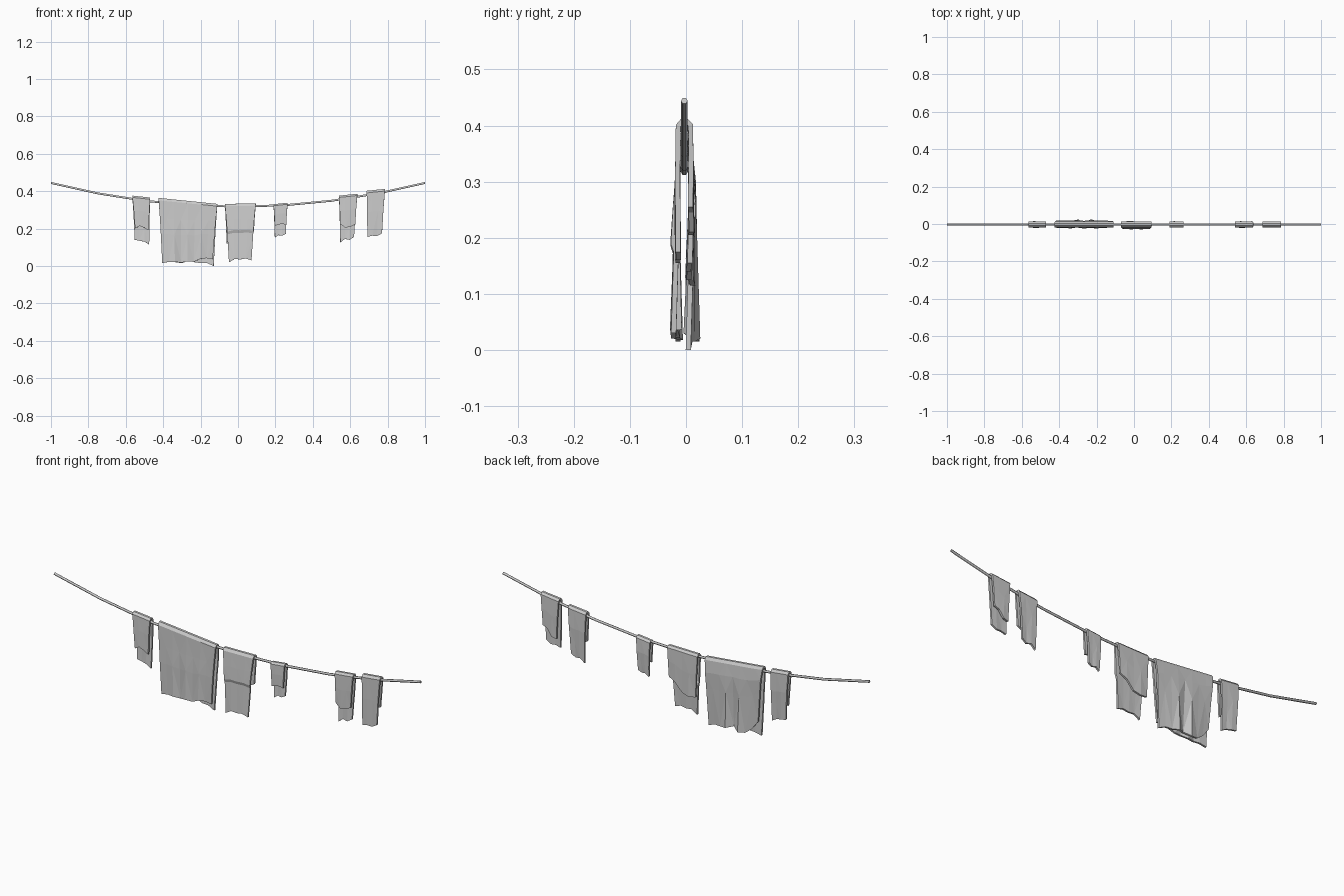
import bpy

Y0 = -0.003      # rope plane
HALF = 0.011     # half distance between front and back layers
THICK = 0.009

# Sagging rope
cu = bpy.data.curves.new("rope", 'CURVE')
cu.dimensions = '3D'
cu.bevel_depth = 0.006
cu.bevel_resolution = 1
cu.use_fill_caps = True
sp = cu.splines.new('POLY')
N = 8
sp.points.add(N)
for i, p in enumerate(sp.points):
    x = -1 + 2 * i / N
    p.co = (x, Y0, 0.317 + 0.127 * x * x, 1)
bpy.context.collection.objects.link(bpy.data.objects.new("rope", cu))


def lerp(a, b, t):
    return a + (b - a) * t


def layer(top_x, top_z, side, bot_x, bot_z, pleat, rows):
    """Rows of points from shoulder to hem; side -1 is front, +1 is back."""
    n = len(bot_z)
    out = [[(lerp(*top_x, i / (n - 1)), Y0 + side * 0.004, lerp(*top_z, i / (n - 1)) - 0.004)
            for i in range(n)]]
    for d, bulge in rows:
        row = []
        for i in range(n):
            t = i / (n - 1)
            x = lerp(lerp(*top_x, t), lerp(*bot_x, t), d ** 0.8)
            z = lerp(lerp(*top_z, t) - 0.008, bot_z[i], d)
            y = Y0 + side * (HALF + bulge + pleat[i] * max(0, (d - 0.15) / 0.85))
            row.append((x, y, z))
        out.append(row)
    return out


def cloth(name, top_x, top_z, front, back):
    """Sheet folded over the rope, then thickened."""
    f = layer(top_x, top_z, -1, *front)
    b = layer(top_x, top_z, 1, *back)
    rows = f[::-1] + b
    n = len(rows[0])
    verts = [v for r in rows for v in r]
    faces = []
    for r in range(len(rows) - 1):
        for c in range(n - 1):
            a, b2, d, e = r * n + c, r * n + c + 1, (r + 1) * n + c + 1, (r + 1) * n + c
            faces += [(a, b2, d), (a, d, e)] if (r + c) % 2 else [(a, b2, e), (b2, d, e)]
    me = bpy.data.meshes.new(name)
    me.from_pydata(verts, [], faces)
    ob = bpy.data.objects.new(name, me)
    bpy.context.collection.objects.link(ob)
    m = ob.modifiers.new("thickness", 'SOLIDIFY')
    m.thickness = THICK
    m.offset = 0


PLAIN = [(0.02, 0), (0.45, 0.001), (1, 0)]
WAVY = [(0.02, 0), (0.4, 0.002), (0.7, 0.0), (1, -0.002)]

# Small towel, left
cloth("left_towel", (-0.565, -0.47), (0.376, 0.366),
      ((-0.55, -0.478), (0.2, 0.215, 0.205, 0.19), (0, .002, .001, 0), PLAIN),
      ((-0.552, -0.475), (0.14, 0.135, 0.13, 0.115), (0, .001, -.003, -.002), WAVY))

# Large sheet with pleats
cloth("large_sheet", (-0.425, -0.11), (0.364, 0.332),
      ((-0.405, -0.135), (.015, .022, .022, .018, .025, .022, .038, .042, .036),
       (0, .001, .006, -.004, .007, .001, .006, .0, -.002),
       [(0.02, 0), (0.3, 0.001), (0.55, 0.002), (1, 0)]),
      ((-0.4, -0.13), (.09, .045, .02, .015, .03, .02, .015, .015, .0),
       (-.002, .0, .004, .012, -.008, .013, .003, -.001, -.004),
       [(0.02, 0), (0.2, 0.005), (0.45, 0.003), (1, 0)]))

# Medium towel with a crease in the front
cloth("middle_towel", (-0.07, 0.095), (0.332, 0.334),
      ((-0.048, 0.072), (.02, .038, .035, .04, .03), (-.001, .001, 0, .001, -.001),
       [(0.02, 0), (0.25, 0.005), (0.46, 0.009), (0.51, 0.004), (1, 0.009)]),
      ((-0.06, 0.085), (.12, .115, .125, .165, .185), (0, .004, .001, .002, 0), PLAIN))

# Small cloth
cloth("small_cloth", (0.19, 0.265), (0.33, 0.338),
      ((0.197, 0.258), (.215, .222, .225, .22), (0, .001, .001, 0), PLAIN),
      ((0.197, 0.255), (.152, .165, .162, .172), (-.001, .001, -.002, 0), WAVY))

# Towel, right
cloth("right_towel", (0.54, 0.638), (0.376, 0.386),
      ((0.547, 0.627), (.225, .205, .21, .222), (0, .002, .001, 0), PLAIN),
      ((0.547, 0.62), (.125, .145, .14, .155), (-.001, .001, -.002, .001), WAVY))

# Towel, far right
cloth("far_right_towel", (0.688, 0.786), (0.402, 0.412),
      ((0.692, 0.77), (.155, .162, .16, .175), (0, .001, -.001, 0), PLAIN),
      ((0.7, 0.773), (.205, .21, .245, .255), (0, .002, .001, 0), PLAIN))
